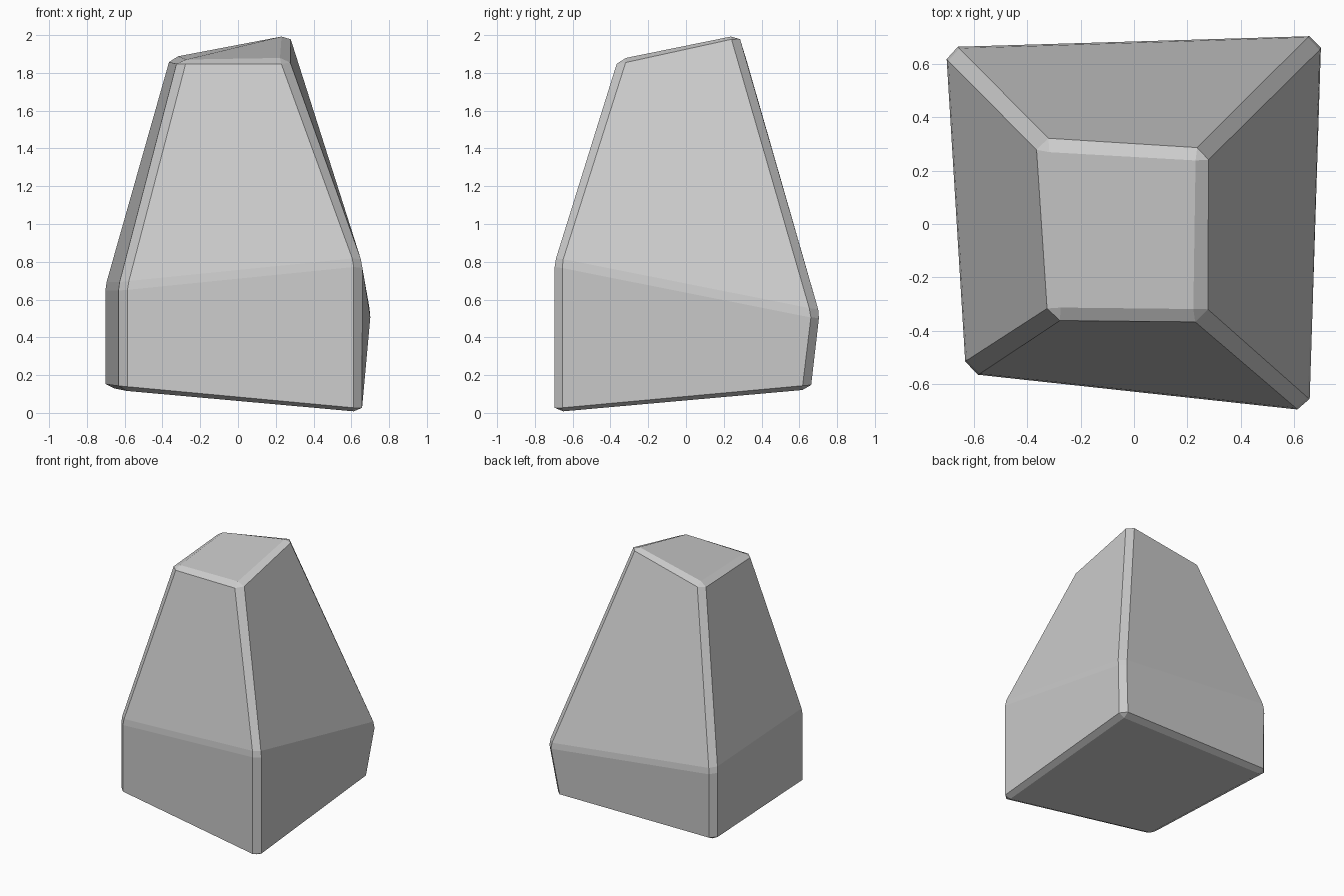
import bpy
import bmesh

default = bpy.data.objects.get("Cube")
if default:
    bpy.data.objects.remove(default, do_unlink=True)

# Plain stone colour
stone = bpy.data.materials.new("light_grey_stone")
stone.use_nodes = True
colour = (0.6, 0.6, 0.6, 1.0)
stone.diffuse_color = colour
stone.node_tree.nodes["Principled BSDF"].inputs["Base Color"].default_value = colour

# Corner rings from bottom to top: front left, front right, back right, back left
SQUASH = 0.5
rings = [
    [(-0.63, -0.56, 0.12), (0.657, -0.70, 0.0), (0.655, 0.66, 0.125), (-0.703, 0.66, 0.13)],
    [(-0.63, -0.56, 0.67), (0.657, -0.70, 0.80), (0.705, 0.708, 0.52), (-0.705, 0.663, 0.67)],
    [(-0.317, -0.358, 1.87), (0.267, -0.36, 1.87), (0.273, 0.277, 2.01), (-0.362, 0.317, 1.88)],
]

# Faceted rock body: a skewed block with a tapering upper half
bm = bmesh.new()
loops = [[bm.verts.new((x, y, z / SQUASH)) for x, y, z in ring] for ring in rings]
bm.faces.new(reversed(loops[0]))
bm.faces.new(loops[-1])
for low, high in zip(loops, loops[1:]):
    for i in range(4):
        j = (i + 1) % 4
        bm.faces.new((low[i], low[j], high[j], high[i]))
bmesh.ops.recalc_face_normals(bm, faces=bm.faces)
mesh = bpy.data.meshes.new("rock")
bm.to_mesh(mesh)
bm.free()
mesh.materials.append(stone)

rock = bpy.data.objects.new("rock", mesh)
rock.scale.z = SQUASH
bpy.context.collection.objects.link(rock)

# Chamfered edges, flattened along with the block
chamfer = rock.modifiers.new("chamfer", 'BEVEL')
chamfer.width = 0.045
chamfer.segments = 1
chamfer.limit_method = 'NONE'
